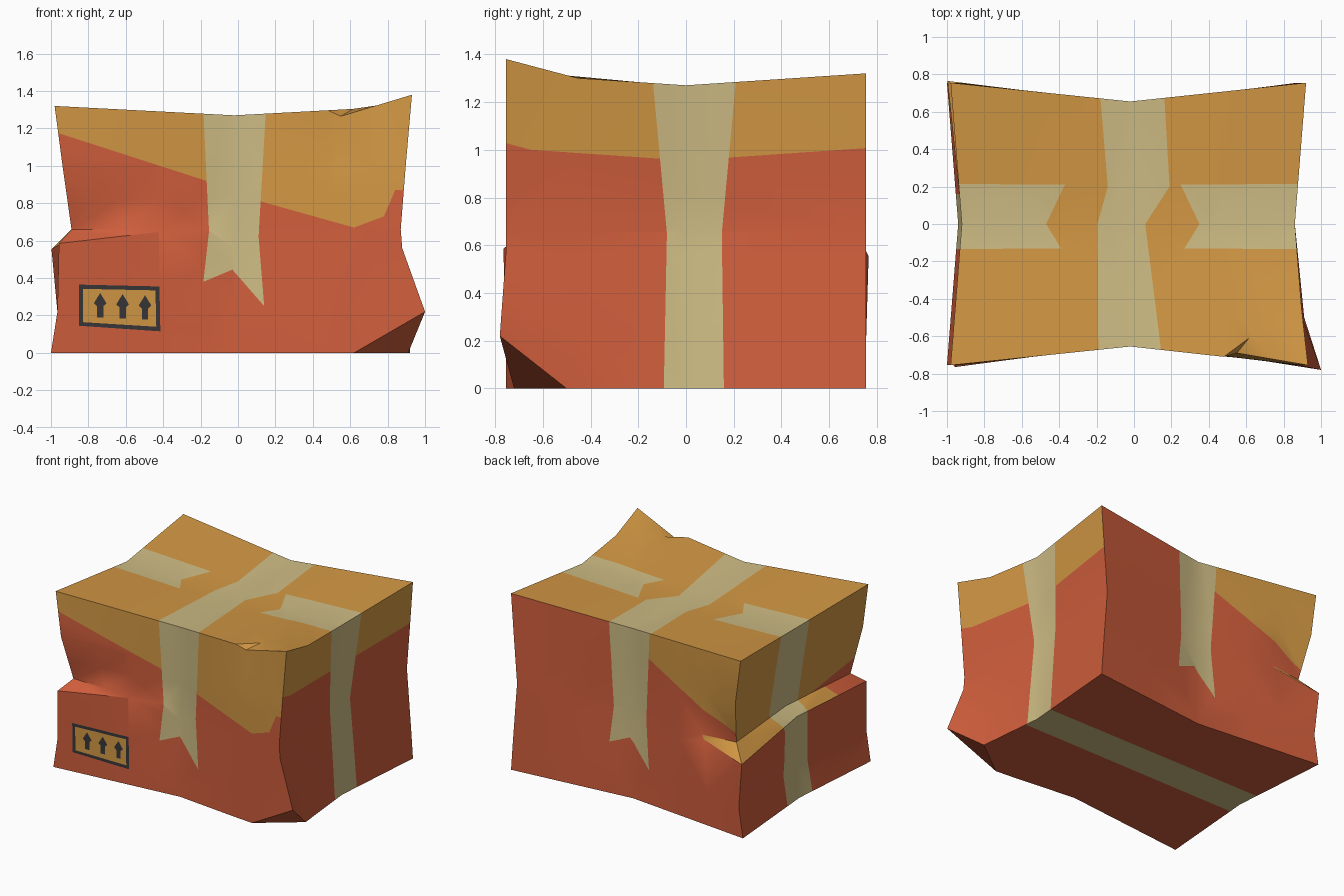
import bpy, bmesh
from mathutils import Vector

if "Cube" in bpy.data.objects:
    bpy.data.objects.remove(bpy.data.objects["Cube"])

# ---------- flat colours ----------
def material(name, code):
    lin = [((c / 255 + 0.055) / 1.055) ** 2.4 for c in bytes.fromhex(code)]
    m = bpy.data.materials.new(name)
    m.diffuse_color = (*lin, 1)
    m.use_nodes = True
    m.node_tree.nodes["Principled BSDF"].inputs["Base Color"].default_value = m.diffuse_color
    return m

MATS = [material("red paint", "D05E3C"), material("bare cardboard", "D39844"),
        material("pale tape", "CEBC84"), material("dark ink", "383638")]
RED, CARD, TAPE, INK = range(4)

# ---------- pinched box lattice ----------
U = [-1, -.7, -.45, 0, .52, .6, .82, 1]
V = [-1, -.6, 0, 1]
W = [0, .22, .56, .66, .99, 1.3]
NU, NV, NW = len(U) - 1, len(V) - 1, len(W) - 1
LIP, FOLD = 2, 3

# crushed bottom corner and dented top edge at the front right
crush, foot_a, foot_b = Vector((1, -.78, .22)), Vector((.62, -.72, 0)), Vector((.91, -.5, 0))
rim, dip, trough, peak = (Vector((.48, -.71, 1.297)), Vector((.55, -.69, 1.265)),
                          Vector((.75, -.51, 1.312)), Vector((.93, -.755, 1.38)))
DENT = {(5, 0, 0): foot_a, (6, 0, 0): foot_a.lerp(crush, .5), (7, 0, 0): crush, (7, 0, 1): crush,
        (6, 1, 0): foot_a.lerp(foot_b, .5), (7, 1, 0): foot_b,
        (4, 0, NW): rim, (5, 0, NW): dip, (5, 1, NW): rim.lerp(trough, .5),
        (6, 1, NW): trough, (6, 0, NW): dip.lerp(peak, .5), (7, 0, NW): peak}

def pos(i, j, k):
    if (i, j, k) in DENT:
        return DENT[i, j, k]
    u, v, z = U[i], V[j], W[k]
    au, av = abs(u), abs(v)
    t = max(0, 1 - abs(z - .66) / .64)
    right = .92 - .05 * t - .06 * (1 - av)
    left = 1 - .015 * z - .10 * t - .06 * (1 - av)
    x = u * (right if u > 0 else left) - .02 * (1 - au)
    y = v * (.755 - (.10 + .015 * t) * (1 - au))
    if k == NW:
        z = 1.24 + .03 * (au + av) + .02 * au * av
    # folded crease round the left side, fading out along front and back
    start = .42 if v < 0 else .65
    s = (-u - start) / (1 - start)
    if s > 0 and k == FOLD:
        y -= v * .08 * s
    if s > 0 and k == LIP:
        x -= (.07 + .02 * v) * s
        y += v * .01 * s
        z = .65 - (.05 + .03 * av + .015 * v) * s
    return (x, y, z)

bm = bmesh.new()
side_layer = bm.faces.layers.int.new("side")
cache = {}

def vert(*key):
    if key not in cache:
        cache[key] = bm.verts.new(pos(*key))
    return cache[key]

FRONT, BACK, LEFT, RIGHT, TOP, BOTTOM = range(6)
AXES = [(0, 2), (0, 2), (1, 2), (1, 2), (0, 1), (0, 1)]

def sheet(side, na, nb, key):
    for a in range(na):
        for b in range(nb):
            corners = [(a, b), (a + 1, b), (a + 1, b + 1), (a, b + 1)]
            f = bm.faces.new([vert(*key(*c)) for c in corners])
            f[side_layer] = side
            # the top and the shelf of the crease are bare board
            shelf = b == LIP and ((side == BACK and a == 0) or (side == LEFT and a > 0))
            f.material_index = CARD if side == TOP or shelf else RED

sheet(FRONT, NU, NW, lambda a, b: (a, 0, b))
sheet(BACK, NU, NW, lambda a, b: (a, NV, b))
sheet(LEFT, NV, NW, lambda a, b: (0, a, b))
sheet(RIGHT, NV, NW, lambda a, b: (NU, a, b))
sheet(TOP, NU, NV, lambda a, b: (a, b, NW))
sheet(BOTTOM, NU, NV, lambda a, b: (a, b, 0))
bmesh.ops.remove_doubles(bm, verts=bm.verts[:], dist=1e-5)
bmesh.ops.recalc_face_normals(bm, faces=bm.faces[:])
bmesh.ops.triangulate(bm, faces=bm.faces[:], quad_method='SHORT_EDGE')

# ---------- cut a flat outline into one side and colour it ----------
def inside(p, poly):
    hit = False
    for (x1, y1), (x2, y2) in zip(poly, poly[1:] + poly[:1]):
        if (y1 > p[1]) != (y2 > p[1]) and p[0] < (x2 - x1) * (p[1] - y1) / (y2 - y1) + x1:
            hit = not hit
    return hit

def paint(side, poly, mat):
    axes = AXES[side]

    def overlaps(f):
        return f[side_layer] == side and all(
            max(v.co[ax] for v in f.verts) > min(p[n] for p in poly) and
            min(v.co[ax] for v in f.verts) < max(p[n] for p in poly)
            for n, ax in enumerate(axes))

    a, b = axes
    for p, q in zip(poly, poly[1:] + poly[:1]):
        co, no = Vector(), Vector()
        co[a], co[b] = p
        no[a], no[b] = q[1] - p[1], p[0] - q[0]
        geom = set()
        for f in filter(overlaps, bm.faces):
            geom.update([f], f.edges, f.verts)
        bmesh.ops.bisect_plane(bm, geom=list(geom), dist=1e-5, plane_co=co, plane_no=no.normalized())
    for f in filter(overlaps, bm.faces):
        c = f.calc_center_median()
        if inside((c[a], c[b]), poly):
            f.material_index = mat

def upper_area(side, edge):
    # everything above a line that runs across the side
    paint(side, edge + [(edge[-1][0], 2), (edge[0][0], 2)], CARD)

def strip(side, rows):
    # tape across the side: height, low edge, high edge
    paint(side, [(lo, h) for h, lo, hi in rows] + [(hi, h) for h, lo, hi in reversed(rows)], TAPE)

# bare cardboard areas
upper_area(FRONT, [(-1.1, 1.22), (-.17, .92), (.12, .81), (.62, .67), (.78, .73), (.84, .87), (1.1, .88)])
upper_area(BACK, [(-1.2, .62), (-.9, .73), (-.02, 1.15)])
upper_area(LEFT, [(-.8, .8), (-.25, .66), (1, .6)])
upper_area(RIGHT, [(-.8, 1.04), (-.65, 1), (0, .955), (.8, 1.01)])

# tape with torn ends hanging down front and back
drop = [(-.19, 1.4), (-.155, .65), (-.185, .38), (-.03, .445), (.14, .25), (.11, .62), (.155, 1.4)]
paint(FRONT, drop, TAPE)
paint(BACK, [(-x - .02, z) for x, z in drop], TAPE)
# tape over the top, down the sides and underneath
strip(TOP, [(-.8, -.19, .16), (0, -.195, .06), (.2, -.14, .19), (.8, -.19, .155)])
for sign, shift in ((-1, -.12), (1, 0)):
    ends = [(1.2, .217), (.25, .21), (.35, 0), (.27, -.13), (1.2, -.137)]
    paint(TOP, [(sign * x + shift, y) for x, y in ends], TAPE)
strip(RIGHT, [(1.3, -.14, .21), (.65, -.08, .15), (-.1, -.095, .16)])
strip(LEFT, [(1.4, -.13, .21), (.7, -.12, .24), (.55, -.12, .16), (-.1, -.14, .16)])
paint(BOTTOM, [(x, y) for x, y in ((-2, -.12), (2, -.1), (2, .16), (-2, .16))], TAPE)

# this-way-up label: frame, panel and three arrows
frame = [(-.85, .365), (-.42, .355), (-.415, .115), (-.85, .145)]
paint(FRONT, frame, INK)
paint(FRONT, [(-.634 + .9 * (x + .634), .245 + .81 * (z - .245)) for x, z in frame], CARD)
half = [(.017, 0), (.017, .06), (.034, .075)]
arrow = half + [(0, .13)] + [(-x, z) for x, z in reversed(half)]
for n in range(3):
    paint(FRONT, [(x - .737 + .12 * n, z + .19 - .006 * n) for x, z in arrow], INK)

mesh = bpy.data.meshes.new("cardboard_box")
bm.to_mesh(mesh)
bm.free()
for m in MATS:
    mesh.materials.append(m)
box = bpy.data.objects.new("cardboard_box", mesh)
bpy.context.collection.objects.link(box)
bpy.context.view_layer.objects.active = box
box.select_set(True)
bpy.ops.object.shade_smooth_by_angle(angle=0.52)
